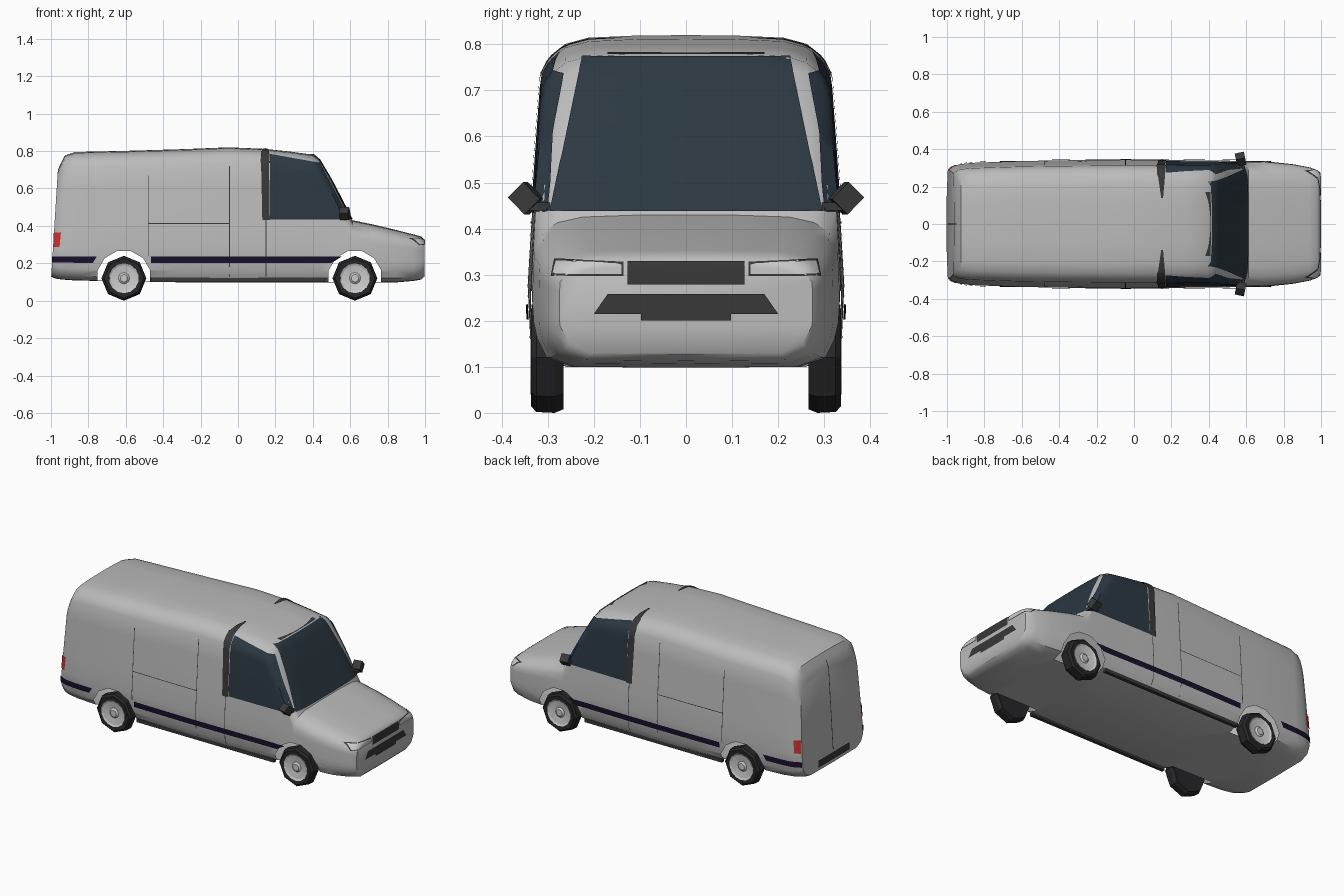
import bpy, bmesh, math
from mathutils import Vector, Matrix
from mathutils.bvhtree import BVHTree

if "Cube" in bpy.data.objects:
    bpy.data.objects.remove(bpy.data.objects["Cube"])


def material(name, r, g, b):
    m = bpy.data.materials.new(name)
    m.diffuse_color = (r, g, b, 1)
    m.use_nodes = True
    m.node_tree.nodes["Principled BSDF"].inputs["Base Color"].default_value = m.diffuse_color
    return m


GLASS = material("glass", 0.025, 0.04, 0.055)
TRIM = material("trim", 0.04, 0.04, 0.04)
STRIPE = material("stripe", 0.01, 0.005, 0.025)
RUBBER = material("rubber", 0.02, 0.02, 0.022)
RIM = material("rim", 0.6, 0.6, 0.63)
RED = material("red", 0.6, 0.03, 0.03)
PAINT = material("paint", 0.5, 0.5, 0.5)
LAMP = material("lamp", 0.55, 0.55, 0.56)


def finish(name, bm, mat, angle=None):
    me = bpy.data.meshes.new(name)
    bm.to_mesh(me)
    bm.free()
    ob = bpy.data.objects.new(name, me)
    bpy.context.collection.objects.link(ob)
    me.materials.append(mat)
    bpy.ops.object.select_all(action='DESELECT')
    ob.select_set(True)
    bpy.context.view_layer.objects.active = ob
    if angle:
        bpy.ops.object.shade_smooth_by_angle(angle=math.radians(angle))
    return ob


def interp(table, v):
    for (a, p), (b, q) in zip(table, table[1:]):
        if v <= b:
            return p + (q - p) * max(0, (v - a) / (b - a))
    return table[-1][1]


# Body: cross-sections lofted along the length (x, top, bottom, half width, lean)
STATIONS = [(-0.998, 0.70, 0.14, 0.292, 0.035), (-0.975, 0.74, 0.13, 0.307, 0.03),
            (-0.94, 0.777, 0.125, 0.32, 0.015), (-0.87, 0.795, 0.12, 0.328, 0),
            (-0.6, 0.801, 0.115, 0.338, 0), (-0.3, 0.81, 0.11, 0.343, 0),
            (-0.05, 0.82, 0.11, 0.345, 0), (0.14, 0.812, 0.11, 0.344, 0),
            (0.28, 0.797, 0.11, 0.342, 0), (0.405, 0.78, 0.11, 0.34, 0),
            (0.435, 0.755, 0.11, 0.34, 0), (0.5, 0.645, 0.11, 0.339, 0),
            (0.56, 0.53, 0.11, 0.338, 0), (0.612, 0.43, 0.11, 0.337, 0),
            (0.72, 0.408, 0.11, 0.334, 0), (0.85, 0.377, 0.11, 0.32, 0),
            (0.94, 0.354, 0.118, 0.303, 0), (0.98, 0.343, 0.125, 0.288, 0),
            (0.996, 0.325, 0.14, 0.275, 0)]
SIDE = [(0.1, 0.95), (0.2, 1.0), (0.3, 0.995), (0.45, 0.965), (0.6, 0.935), (0.74, 0.905), (0.82, 0.88)]


def section(x, top, bot, w, lean):
    depth = min(0.08, 0.22 * (top - bot))
    half = [(0, bot - 0.012), (0.75 * w, bot - 0.01), (0.92 * w, bot + 0.01)]
    z0, z1 = bot + 0.05, top - depth
    for i in range(6):
        z = z0 + (z1 - z0) * i / 5
        half.append((w * interp(SIDE, z), z))
    e = half[-1][0]
    half += [(e * 0.94, top - depth * 0.55), (e * 0.84, top - depth * 0.24),
             (e * 0.68, top - depth * 0.07), (e * 0.35, top - 0.001), (0, top)]
    ring = half + [(-y, z) for y, z in reversed(half[1:-1])]
    return [(x + lean * (z - bot) / (top - bot), y, z) for y, z in ring]


bm = bmesh.new()
rings = [[bm.verts.new(p) for p in section(*s)] for s in STATIONS]
for a, b in zip(rings, rings[1:]):
    for i in range(len(a)):
        j = (i + 1) % len(a)
        bm.faces.new((a[i], a[j], b[j], b[i]))
bm.faces.new(rings[0])
bm.faces.new(rings[-1])
bmesh.ops.recalc_face_normals(bm, faces=bm.faces)
HULL = BVHTree.FromBMesh(bm)
body = finish("body_shell", bm, PAINT)

# Wheel arch openings, cut then left hollow
AXLES, ARCH, INNER = (-0.61, 0.625), 0.145, 0.24
bm = bmesh.new()
for x in AXLES:
    for s in (-1, 1):
        bmesh.ops.create_cone(bm, cap_ends=True, segments=12, radius1=ARCH, radius2=ARCH, depth=0.3,
                              matrix=Matrix.Translation((x, s * (INNER + 0.15), 0.125))
                              @ Matrix.Rotation(math.pi / 2, 4, 'X') @ Matrix.Rotation(math.pi / 12, 4, 'Z'))
cutter = finish("arch_cutter", bm, PAINT)
cutter.hide_render = True
bpy.context.view_layer.objects.active = body
mod = body.modifiers.new("arches", 'BOOLEAN')
mod.operation, mod.object, mod.solver = 'DIFFERENCE', cutter, 'EXACT'
bpy.ops.object.modifier_apply(modifier=mod.name)
bpy.data.objects.remove(cutter)
bm = bmesh.new()
bm.from_mesh(body.data)
inside = [f for f in bm.faces if any(all(math.hypot(v.co.x - x, v.co.z - 0.125) < ARCH + 0.001
                                         and abs(v.co.y) > INNER - 0.001 for v in f.verts) for x in AXLES)]
bmesh.ops.delete(bm, geom=inside, context='FACES')
bm.to_mesh(body.data)
bm.free()
bpy.ops.object.select_all(action='DESELECT')
body.select_set(True)
bpy.context.view_layer.objects.active = body
bpy.ops.object.shade_smooth_by_angle(angle=math.radians(42))


# Panels: a four-cornered patch projected on the body along one axis
def panel(name, mat, axis, corners, nu=10, nv=8, lift=0.004, mirror=True):
    k = 'xyz'.index(axis[1])
    sign = 1 if axis[0] == '+' else -1
    d = Vector((0, 0, 0))
    d[k] = -sign
    a, b, c, e = [Vector(p) for p in corners]
    bm = bmesh.new()
    grid = {}
    for i in range(nu + 1):
        for j in range(nv + 1):
            u, v = i / nu, j / nv
            p = a.lerp(b, u).lerp(e.lerp(c, u), v)
            q = list(p)
            q.insert(k, sign * 3)
            hit, n, _, _ = HULL.ray_cast(Vector(q), d)
            if hit:
                grid[i, j] = bm.verts.new(hit + n * lift)
    for i in range(nu):
        for j in range(nv):
            keys = [(i, j), (i + 1, j), (i + 1, j + 1), (i, j + 1)]
            if all(q in grid for q in keys):
                f = bm.faces.new([grid[q] for q in keys])
                f.normal_update()
                if f.normal.dot(d) > 0:
                    f.normal_flip()
    if mirror:
        new = bmesh.ops.duplicate(bm, geom=bm.verts[:] + bm.edges[:] + bm.faces[:])["geom"]
        for g in new:
            if isinstance(g, bmesh.types.BMVert):
                g.co.y *= -1
        bmesh.ops.reverse_faces(bm, faces=[g for g in new if isinstance(g, bmesh.types.BMFace)])
    return finish(name, bm, mat, 40)


# Glass and dark door pillars
panel("windscreen", GLASS, '+x', [(-0.295, 0.436), (0.295, 0.436), (0.225, 0.772), (-0.225, 0.772)], 20, 16, mirror=False)
panel("side_window", GLASS, '-y', [(0.17, 0.435), (0.592, 0.435), (0.435, 0.735), (0.17, 0.782)], 16, 14)
panel("door_pillar", TRIM, '-y', [(0.13, 0.43), (0.17, 0.43), (0.165, 0.79), (0.122, 0.795)], 2, 16, 0.006)
panel("roof_pillar", TRIM, '+z', [(0.12, -0.31), (0.17, -0.31), (0.155, -0.14), (0.145, -0.14)], 2, 12, 0.006)
panel("roof_edge_trim", TRIM, '+x', [(-0.17, 0.776), (0.17, 0.776), (0.17, 0.7795), (-0.17, 0.7795)], 8, 1, mirror=False)

# Side stripes, sill and door seams
panel("front_stripe", STRIPE, '-y', [(-0.465, 0.203), (0.5, 0.203), (0.555, 0.236), (-0.465, 0.236)], 24, 2, 0.006)
panel("rear_stripe", STRIPE, '-y', [(-0.99, 0.203), (-0.775, 0.203), (-0.755, 0.236), (-0.99, 0.236)], 8, 2, 0.006)
for name, x0, z0, x1, z1 in [("rear_seam", -0.482, 0.24, -0.478, 0.67), ("slide_seam", -0.047, 0.13, -0.043, 0.72),
                             ("door_seam", 0.148, 0.13, 0.152, 0.43), ("slide_rail", -0.48, 0.411, -0.045, 0.415)]:
    panel(name, TRIM, '-y', [(x0, z0), (x1, z0), (x1, z1), (x0, z1)], 6, 10, 0.002)

# Nose and tail details
panel("grille", TRIM, '+x', [(-0.127, 0.279), (0.127, 0.279), (0.127, 0.327), (-0.127, 0.327)], 10, 5, mirror=False)
panel("bumper_intake", TRIM, '+x', [(-0.2, 0.215), (0.2, 0.215), (0.17, 0.258), (-0.17, 0.258)], 12, 3, mirror=False)
panel("number_plate_recess", TRIM, '+x', [(-0.098, 0.2), (0.098, 0.2), (0.098, 0.216), (-0.098, 0.216)], 6, 1, mirror=False)
panel("headlight_surround", TRIM, '+x', [(0.136, 0.297), (0.292, 0.297), (0.285, 0.334), (0.136, 0.327)], 12, 5, 0.002)
panel("headlight", LAMP, '+x', [(0.14, 0.301), (0.288, 0.301), (0.281, 0.329), (0.14, 0.323)], 12, 5)
panel("tail_light", RED, '-y', [(-0.985, 0.287), (-0.952, 0.287), (-0.945, 0.365), (-0.982, 0.365)], 4, 5, 0.005)
panel("rear_door_seam", TRIM, '-x', [(-0.003, 0.2), (0.003, 0.2), (0.003, 0.74), (-0.003, 0.74)], 1, 12, 0.002, mirror=False)
panel("rear_step", TRIM, '-x', [(-0.15, 0.15), (0.15, 0.15), (0.15, 0.19), (-0.15, 0.19)], 6, 2, 0.006, mirror=False)


def box(name, mat, loc, size, rot=(0, 0, 0)):
    for s in (-1, 1):
        bpy.ops.mesh.primitive_cube_add(size=1, location=(loc[0], s * loc[1], loc[2]),
                                        rotation=(s * rot[0], rot[1], s * rot[2]))
        ob = bpy.context.object
        ob.name, ob.scale = name, size
        ob.data.materials.append(mat)


# Sills and door mirrors
box("sill", TRIM, (0, 0.308, 0.112), (0.93, 0.02, 0.022))
box("mirror_housing", TRIM, (0.57, 0.347, 0.466), (0.05, 0.052, 0.048), (math.radians(45), 0, math.radians(12)))
box("mirror_arm", TRIM, (0.575, 0.32, 0.448), (0.03, 0.05, 0.018))


# Wheels: turned profiles about the axle, (radius, y)
def turned(name, mat, x, s, profile, sides):
    bm = bmesh.new()
    loops = [[bm.verts.new((x + r * math.sin(2 * math.pi * i / sides), s * y,
                            0.12 - r * math.cos(2 * math.pi * i / sides))) for i in range(sides)] for r, y in profile]
    for a, b in zip(loops, loops[1:]):
        for i in range(sides):
            j = (i + 1) % sides
            bm.faces.new((a[i], a[j], b[j], b[i]))
    bm.faces.new(loops[0])
    bm.faces.new(loops[-1])
    bmesh.ops.recalc_face_normals(bm, faces=bm.faces)
    finish(name, bm, mat)


for x in AXLES:
    for s in (-1, 1):
        turned("tyre", RUBBER, x, s, [(0.085, 0.268), (0.112, 0.266), (0.12, 0.285), (0.118, 0.325),
                                      (0.106, 0.336), (0.08, 0.334), (0.078, 0.322)], 8)
        turned("rim", RIM, x, s, [(0.08, 0.31), (0.08, 0.337), (0.07, 0.332), (0.03, 0.326), (0.02, 0.334)], 14)
